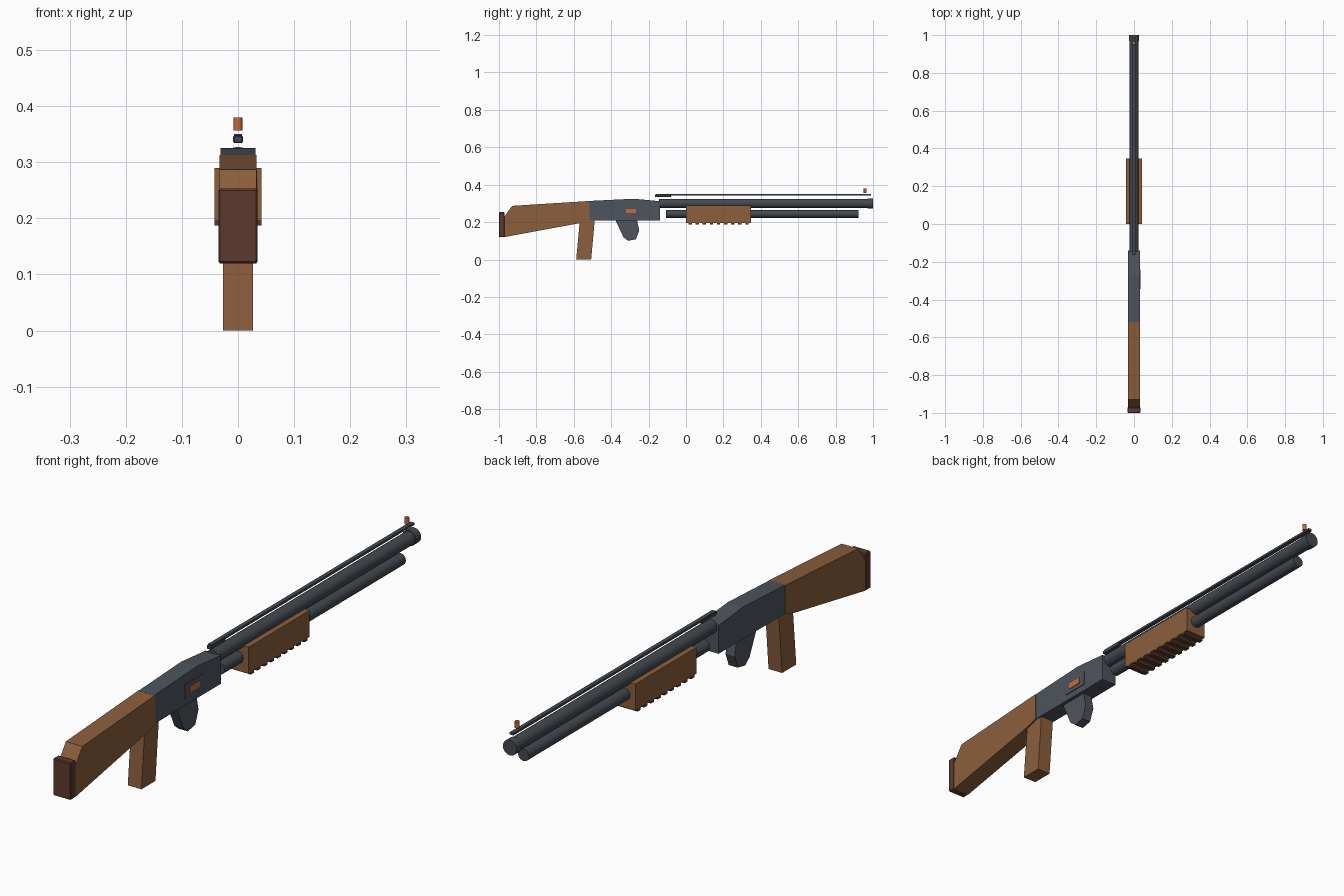
import bpy, bmesh, math
from mathutils import Matrix

if "Cube" in bpy.data.objects:
    bpy.data.objects.remove(bpy.data.objects["Cube"])


def material(name, hex_code):
    """Flat material from an sRGB hex colour."""
    def lin(c):
        return c / 12.92 if c <= 0.04045 else ((c + 0.055) / 1.055) ** 2.4
    m = bpy.data.materials.new(name)
    rgb = [lin(int(hex_code[i:i + 2], 16) / 255) for i in (0, 2, 4)]
    m.diffuse_color = (*rgb, 1)
    m.use_nodes = True
    m.node_tree.nodes["Principled BSDF"].inputs["Base Color"].default_value = m.diffuse_color
    return m


wood = material("walnut wood", "8B5E3C")
dark_wood = material("dark brown", "5C3A2E")
steel = material("receiver steel", "4E545D")
dark_steel = material("barrel steel", "434950")
orange = material("copper orange", "C86A3C")


def finish(name, bm, mat, bevel=0):
    bmesh.ops.recalc_face_normals(bm, faces=bm.faces[:])
    me = bpy.data.meshes.new(name)
    bm.to_mesh(me)
    bm.free()
    me.materials.append(mat)
    ob = bpy.data.objects.new(name, me)
    bpy.context.collection.objects.link(ob)
    if bevel:
        mod = ob.modifiers.new("edge", 'BEVEL')
        mod.width, mod.segments = bevel, 1
    return ob


def slab(name, profile, half, mat, bevel=0):
    """Side profile of (y, z) points extruded across x."""
    bm = bmesh.new()
    face = bm.faces.new([bm.verts.new((-half, y, z)) for y, z in profile])
    ext = bmesh.ops.extrude_face_region(bm, geom=[face])
    verts = [v for v in ext["geom"] if isinstance(v, bmesh.types.BMVert)]
    bmesh.ops.translate(bm, verts=verts, vec=(2 * half, 0, 0))
    return finish(name, bm, mat, bevel)


def box(name, x, y, z, mat, bevel=0):
    """Box from (min, max) pairs."""
    bm = bmesh.new()
    bmesh.ops.create_cube(bm, size=1)
    for v in bm.verts:
        v.co = [r[0] + (c + 0.5) * (r[1] - r[0]) for c, r in zip(v.co, (x, y, z))]
    return finish(name, bm, mat, bevel)


def tube(name, start, end, radius, mat, axis='Y', x=0, other=0, sides=20):
    """Cylinder along y (other = z) or along z (other = y)."""
    bm = bmesh.new()
    bmesh.ops.create_cone(bm, cap_ends=True, segments=sides, radius1=radius,
                          radius2=radius, depth=end - start)
    mid = (start + end) / 2
    if axis == 'Y':
        bm.transform(Matrix.Translation((x, mid, other)) @ Matrix.Rotation(math.pi / 2, 4, 'X'))
    else:
        bm.transform(Matrix.Translation((x, other, mid)))
    ob = finish(name, bm, mat)
    for p in ob.data.polygons:
        p.use_smooth = len(p.vertices) == 4
    for e in ob.data.edges:   # keep the cap rims sharp
        a, b = (ob.data.vertices[i].co for i in e.vertices)
        k = 1 if axis == 'Y' else 2
        e.use_edge_sharp = abs(a[k] - b[k]) < 1e-5
    return ob


# Stock, butt pad and grip
slab("stock", [(-0.515, 0.313), (-0.93, 0.287), (-0.972, 0.228), (-0.972, 0.12),
               (-0.565, 0.195), (-0.515, 0.21)], 0.033, wood)
box("butt_pad", (-0.035, 0.035), (-1, -0.97), (0.12, 0.253), dark_wood, 0.003)
slab("grip", [(-0.568, 0.205), (-0.488, 0.212), (-0.507, 0), (-0.587, 0)], 0.027, wood)

# Receiver and trigger guard
slab("receiver", [(-0.52, 0.21), (-0.14, 0.21), (-0.14, 0.312), (-0.28, 0.325),
                  (-0.52, 0.313)], 0.031, steel)
slab("trigger_guard", [(-0.378, 0.213), (-0.262, 0.213), (-0.25, 0.155), (-0.268, 0.108),
                       (-0.31, 0.1), (-0.335, 0.12)], 0.018, steel)

# Loading port on the right side with a shell showing
box("port_plate", (0.028, 0.0335), (-0.345, -0.24), (0.234, 0.286), steel)
box("port_shell", (0.03, 0.0355), (-0.322, -0.266), (0.249, 0.271), orange)

# Barrel, muzzle ring and magazine tube
tube("barrel", -0.145, 0.98, 0.0245, dark_steel, other=0.3)
tube("muzzle_ring", 0.97, 1.0, 0.0275, dark_steel, other=0.3)
tube("magazine_tube", -0.107, 0.922, 0.0215, dark_steel, other=0.244)

# Pump handle with ridges underneath
box("pump_handle", (-0.042, 0.042), (0, 0.347), (0.195, 0.29), wood)
for i in range(9):
    y = 0.022 + i * 0.038
    box(f"pump_ridge_{i + 1}", (-0.042, 0.042), (y - 0.009, y + 0.009),
        (0.187, 0.196), dark_wood)

# Sighting rib, rear sight and front bead
box("sighting_rib", (-0.0075, 0.0075), (-0.16, 0.99), (0.342, 0.35), dark_steel)
box("rear_sight", (-0.0085, 0.0085), (-0.165, -0.08), (0.334, 0.348), dark_steel, 0.002)
tube("front_bead", 0.357, 0.38, 0.008, orange, axis='Z', other=0.958, sides=12)
